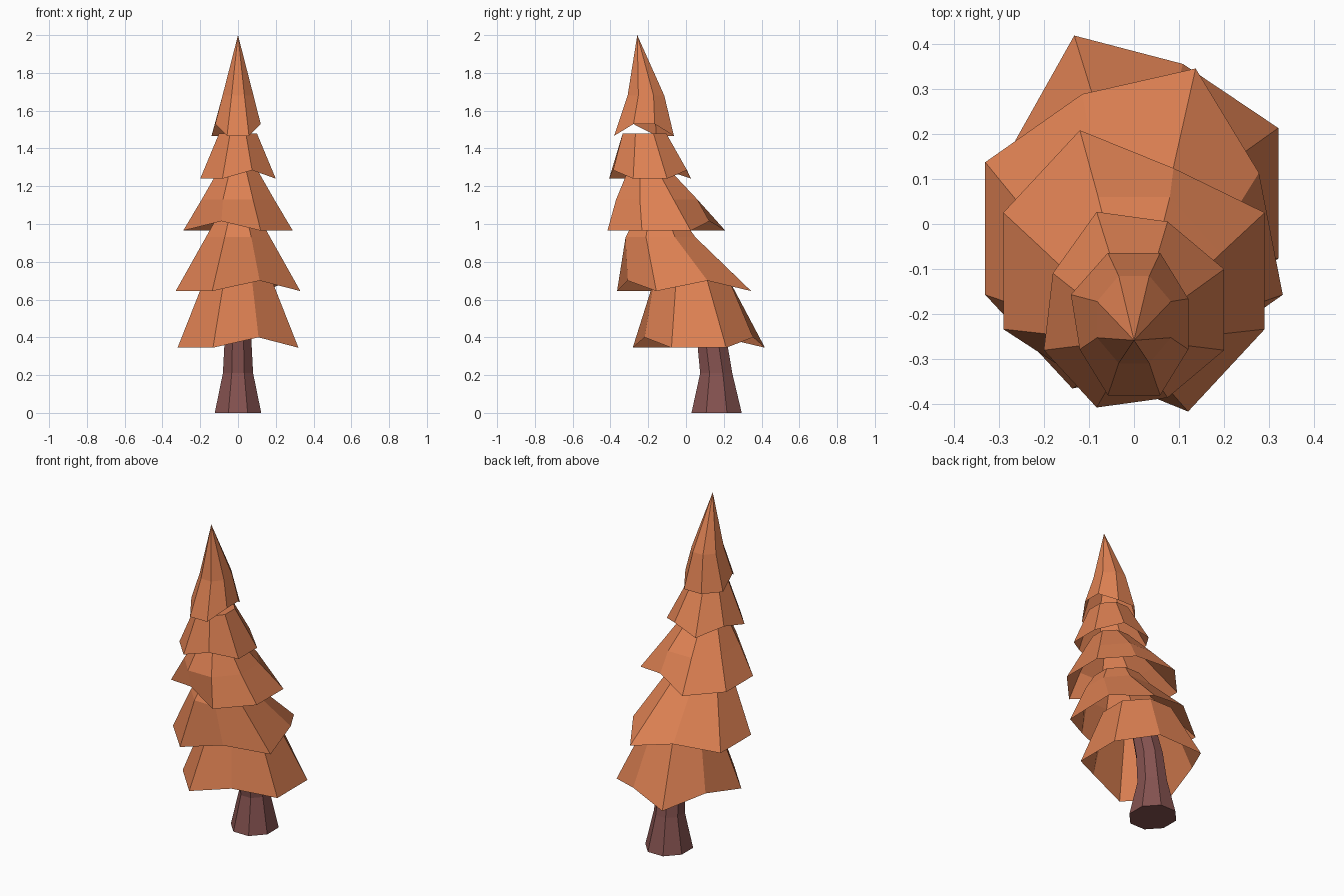
import bpy, bmesh, math

if "Cube" in bpy.data.objects:
    bpy.data.objects.remove(bpy.data.objects["Cube"])


def material(name, rgb):
    m = bpy.data.materials.new(name)
    m.diffuse_color = (*rgb, 1.0)
    m.use_nodes = True
    m.node_tree.nodes["Principled BSDF"].inputs["Base Color"].default_value = m.diffuse_color
    return m


foliage = material("orange foliage", (0.73, 0.22, 0.086))
bark = material("dark bark", (0.235, 0.085, 0.08))
COS = math.cos(math.pi / 8)


def ring(bm, yc, hx, hy, z, raised=(), shrink=1.0, lift=0.0):
    """Octagon with flat sides at +-hx, +-hy; raised corners are pulled in and up."""
    verts = []
    for k in range(8):
        a = math.pi / 8 + k * math.pi / 4
        s, dz = (shrink, lift) if k in raised else (1.0, 0.0)
        verts.append(bm.verts.new((s * hx * math.cos(a) / COS,
                                   yc + s * hy * math.sin(a) / COS, z + dz)))
    return verts


def skin(name, mat, rings, tip=None, cap_bottom=False, **notch):
    """Join octagon rings (yc, hx, hy, z) from bottom to top, flat shaded."""
    bm = bmesh.new()
    loops = [ring(bm, *r, **(notch if i == 0 else {})) for i, r in enumerate(rings)]
    for lo, hi in zip(loops, loops[1:]):
        for k in range(8):
            j = (k + 1) % 8
            bm.faces.new((lo[k], lo[j], hi[j], hi[k]))
    top = loops[-1]
    if tip:
        t = bm.verts.new(tip)
        for k in range(8):
            bm.faces.new((top[k], top[(k + 1) % 8], t))
    else:
        bm.faces.new(top)
    if cap_bottom:
        bm.faces.new(loops[0][::-1])
    me = bpy.data.meshes.new(name)
    bm.to_mesh(me)
    bm.free()
    me.materials.append(mat)
    bpy.context.collection.objects.link(bpy.data.objects.new(name, me))


# Flared, leaning trunk
skin("trunk", bark, [(0.162, 0.123, 0.133, 0), (0.16, 0.08, 0.085, 0.21),
                     (0.135, 0.07, 0.078, 0.40), (0.06, 0.06, 0.065, 0.68)],
     cap_bottom=True)

# Overlapping hollow skirts of foliage with a few notched corners
skin("foliage_tier_1", foliage,
     [(0.068, 0.32, 0.35, 0.345), (0.03, 0.18, 0.20, 0.70)],
     raised={1, 3, 6}, shrink=0.82, lift=0.055)
skin("foliage_tier_2", foliage,
     [(-0.01, 0.33, 0.355, 0.645), (-0.135, 0.17, 0.185, 0.93),
      (-0.145, 0.12, 0.13, 1.02)],
     raised={0, 2, 6}, shrink=0.84, lift=0.055)
skin("foliage_tier_3", foliage,
     [(-0.104, 0.29, 0.312, 0.965), (-0.155, 0.192, 0.215, 1.13),
      (-0.20, 0.095, 0.10, 1.30)],
     raised={1, 5}, shrink=0.73, lift=0.05)
skin("foliage_tier_4", foliage,
     [(-0.19, 0.20, 0.217, 1.24), (-0.22, 0.10, 0.115, 1.48)],
     raised={1, 3, 6}, shrink=0.9, lift=0.045)
skin("foliage_top", foliage,
     [(-0.222, 0.14, 0.158, 1.467), (-0.212, 0.082, 0.097, 1.68)],
     tip=(0, -0.258, 2.0), raised={0, 4, 7}, shrink=0.86, lift=0.062)
